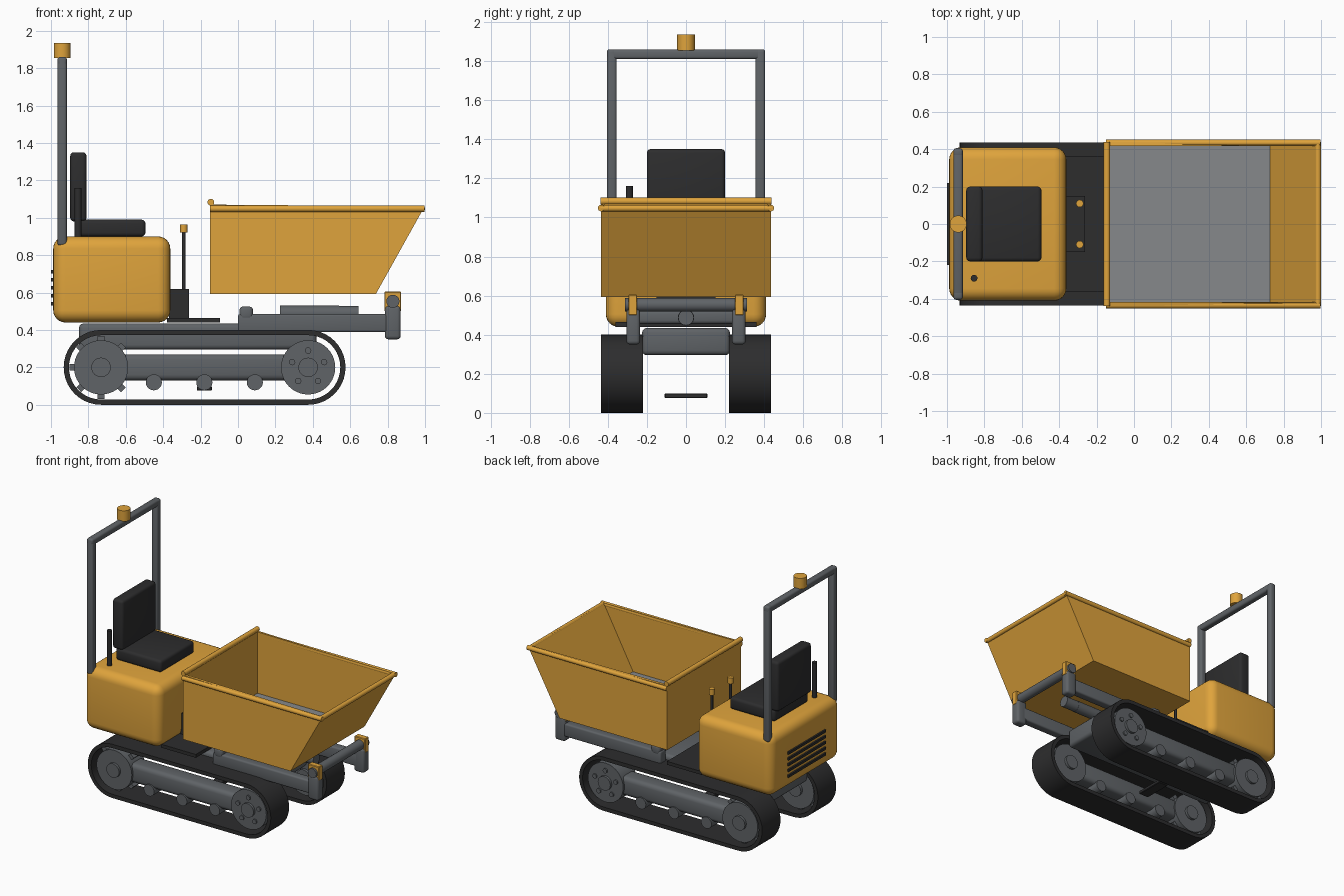
import bpy, bmesh, math
from mathutils import Matrix, Vector

if "Cube" in bpy.data.objects:
    bpy.data.objects.remove(bpy.data.objects["Cube"])


def material(name, rgb):
    m = bpy.data.materials.new(name)
    m.diffuse_color = (*rgb, 1)
    m.use_nodes = True
    m.node_tree.nodes["Principled BSDF"].inputs["Base Color"].default_value = m.diffuse_color
    return m


YELLOW = material("yellow paint", (0.74, 0.37, 0.045))
GREY = material("frame grey", (0.115, 0.125, 0.135))
DARK = material("dark rubber", (0.026, 0.026, 0.027))
STEEL = material("bare steel", (0.24, 0.25, 0.26))


def finish(bm, name, mat, angle=32):
    bmesh.ops.recalc_face_normals(bm, faces=bm.faces)
    for f in bm.faces:
        f.smooth = True
    for e in bm.edges:
        e.smooth = len(e.link_faces) == 2 and e.calc_face_angle() < math.radians(angle)
    me = bpy.data.meshes.new(name)
    bm.to_mesh(me)
    bm.free()
    me.materials.append(mat)
    ob = bpy.data.objects.new(name, me)
    bpy.context.collection.objects.link(ob)
    return ob


def box(name, mat, x, y, z, bevel=0.0, seg=3, rot=None):
    """Box from (min, max) pairs, with optional rounded edges."""
    size = Vector((x[1] - x[0], y[1] - y[0], z[1] - z[0]))
    mid = Vector((sum(x) / 2, sum(y) / 2, sum(z) / 2))
    bm = bmesh.new()
    bmesh.ops.create_cube(bm, size=1)
    bmesh.ops.scale(bm, vec=size, verts=bm.verts)
    if bevel:
        bmesh.ops.bevel(bm, geom=bm.edges[:], offset=bevel, segments=seg,
                        profile=0.5, affect='EDGES')
    if rot is not None:
        bmesh.ops.rotate(bm, matrix=rot, verts=bm.verts)
    bmesh.ops.translate(bm, vec=mid, verts=bm.verts)
    return finish(bm, name, mat)


def rod(name, mat, a, b, r, n=24):
    """Cylinder between two points."""
    a, b = Vector(a), Vector(b)
    d = b - a
    bm = bmesh.new()
    bmesh.ops.create_cone(bm, cap_ends=True, segments=n, radius1=r, radius2=r, depth=d.length)
    m = Matrix.Translation((a + b) / 2) @ d.to_track_quat('Z', 'Y').to_matrix().to_4x4()
    bmesh.ops.transform(bm, matrix=m, verts=bm.verts)
    return finish(bm, name, mat)


def span(side, lo, hi):
    """A y range mirrored to the given side."""
    return tuple(sorted((side * lo, side * hi)))


# Track layout
REAR, FRONT, AXLE = -0.732, 0.375, 0.2


def stadium(r, n=20):
    pts = []
    for cx, start in ((FRONT, -90), (REAR, 90)):
        for i in range(n + 1):
            t = math.radians(start + 180 * i / n)
            pts.append((cx + r * math.cos(t), AXLE + r * math.sin(t)))
    return pts


def track_belt(name, y0, y1):
    bm = bmesh.new()
    outer, inner = stadium(0.2), stadium(0.172)
    loops = [[bm.verts.new((x, y, z)) for x, z in pts]
             for pts, y in ((outer, y0), (outer, y1), (inner, y1), (inner, y0))]
    n = len(outer)
    for k in range(4):
        p, q = loops[k], loops[(k + 1) % 4]
        for i in range(n):
            j = (i + 1) % n
            bm.faces.new((p[i], p[j], q[j], q[i]))
    return finish(bm, name, DARK)


for s, tag in ((-1, "right"), (1, "left")):
    # Crawler belt, wheels, rollers and side frame
    track_belt(tag + "_track_belt", *span(s, 0.22, 0.435))
    for cx, label, r in ((REAR, "sprocket", 0.145), (FRONT, "idler", 0.145)):
        rod(f"{tag}_{label}", GREY, (cx, s * 0.25, AXLE), (cx, s * 0.41, AXLE), r, 40)
        rod(f"{tag}_{label}_hub", GREY, (cx, s * 0.23, AXLE), (cx, s * 0.428, AXLE), 0.052)
    for i in range(5):
        t = math.radians(90 + 72 * i)
        x, z = FRONT + 0.09 * math.cos(t), AXLE + 0.09 * math.sin(t)
        rod(f"{tag}_idler_bolt", GREY, (x, s * 0.40, z), (x, s * 0.42, z), 0.017, 12)
    for i in range(8):
        t = math.radians(45 * i)
        x, z = REAR + 0.15 * math.cos(t), AXLE + 0.15 * math.sin(t)
        box(f"{tag}_sprocket_tooth", GREY, (x - 0.019, x + 0.019), span(s, 0.29, 0.37),
            (z - 0.018, z + 0.018), rot=Matrix.Rotation(-t, 3, 'Y'))
    box(tag + "_track_frame", GREY, (-0.66, 0.31), span(s, 0.26, 0.395), (0.13, 0.27), 0.03)
    for x in (-0.45, -0.18, 0.09):
        rod(tag + "_track_roller", GREY, (x, s * 0.25, 0.12), (x, s * 0.405, 0.12), 0.043)
    # Tipping frame rail and front pivot lug
    box(tag + "_tip_rail", GREY, (0.0, 0.82), span(s, 0.235, 0.3), (0.388, 0.485), 0.012)
    box(tag + "_pivot_lug", GREY, (0.785, 0.87), span(s, 0.235, 0.305), (0.35, 0.53), 0.018)
    rod(tag + "_pivot_boss", GREY, (0.828, s * 0.23, 0.553), (0.828, s * 0.312, 0.553), 0.035)
    box(tag + "_skip_bracket", YELLOW, (0.782, 0.872), span(s, 0.25, 0.295), (0.5, 0.605), 0.004, 1)
    # Roll bar post
    box(tag + "_roll_bar_post", GREY, (-0.965, -0.915), span(s, 0.355, 0.405), (0.85, 1.86), 0.014)
    # Control lever
    rod(tag + "_lever", DARK, (-0.29, s * 0.11, 0.6), (-0.29, s * 0.11, 0.93), 0.01, 12)
    rod(tag + "_lever_knob", YELLOW, (-0.29, s * 0.11, 0.92), (-0.29, s * 0.11, 0.965), 0.02, 12)

# Chassis and lower plate
box("chassis", GREY, (-0.85, 0.42), (-0.225, 0.225), (0.295, 0.435), 0.025)
box("belly_step", DARK, (-0.22, -0.14), (-0.11, 0.11), (0.075, 0.1), 0.004, 1)
box("foot_plate", DARK, (-0.38, -0.095), (-0.36, 0.36), (0.44, 0.465))

# Tipping frame cross members and hydraulic ram
box("rear_cross_beam", GREY, (0.008, 0.08), (-0.302, 0.302), (0.455, 0.525), 0.018)
rod("pivot_tube", GREY, (0.828, -0.24, 0.553), (0.828, 0.24, 0.553), 0.035)
rod("tip_ram", GREY, (0.225, 0, 0.488), (0.54, 0, 0.488), 0.042)
rod("tip_ram_end", GREY, (0.53, 0, 0.488), (0.645, 0, 0.488), 0.04)

# Engine housing with rear grille
box("engine_housing", YELLOW, (-0.988, -0.362), (-0.41, 0.41), (0.44, 0.90), 0.065, 6)
for i in range(5):
    z = 0.54 + 0.043 * i
    box("grille_bar", DARK, (-1.0, -0.98), (-0.22, 0.22), (z - 0.009, z + 0.009))

# Operator station
box("seat_cushion", DARK, (-0.87, -0.495), (-0.2, 0.2), (0.9, 0.99), 0.02)
box("seat_back", DARK, (-0.897, -0.81), (-0.2, 0.2), (0.98, 1.35), 0.02)
rod("exhaust", DARK, (-0.855, -0.29, 0.88), (-0.855, -0.29, 1.16), 0.018, 16)
box("lever_console", DARK, (-0.37, -0.263), (-0.15, 0.15), (0.455, 0.62))
box("roll_bar_top", GREY, (-0.965, -0.915), (-0.405, 0.405), (1.81, 1.86), 0.014)
rod("beacon", YELLOW, (-0.94, 0, 1.855), (-0.94, 0, 1.935), 0.045, 32)

# Skip: open hopper with sloping front wall
profile = [(-0.15, 1.07), (-0.15, 0.592), (0.737, 0.592), (0.992, 1.05)]
bm = bmesh.new()
near, far = [[bm.verts.new((x, y, z)) for x, z in profile] for y in (-0.435, 0.435)]
bm.faces.new(near)
bm.faces.new(far[::-1])
for i in range(3):
    bm.faces.new((near[i], far[i], far[i + 1], near[i + 1]))
skip = finish(bm, "skip", YELLOW)
solid = skip.modifiers.new("wall", 'SOLIDIFY')
solid.thickness = 0.018
solid.offset = -1
solid.use_even_offset = True
box("skip_floor_liner", STEEL, (-0.131, 0.728), (-0.416, 0.416), (0.605, 0.615))

# Skip rim tubes
rod("skip_rear_rim", YELLOW, (-0.145, -0.438, 1.083), (-0.145, 0.438, 1.083), 0.018, 16)
rod("skip_front_rim", YELLOW, (0.983, -0.438, 1.047), (0.983, 0.438, 1.047), 0.017, 16)
for s, tag in ((-1, "right"), (1, "left")):
    rod(tag + "_skip_rim", YELLOW, (-0.15, s * 0.434, 1.048), (0.998, s * 0.434, 1.048), 0.017, 16)
